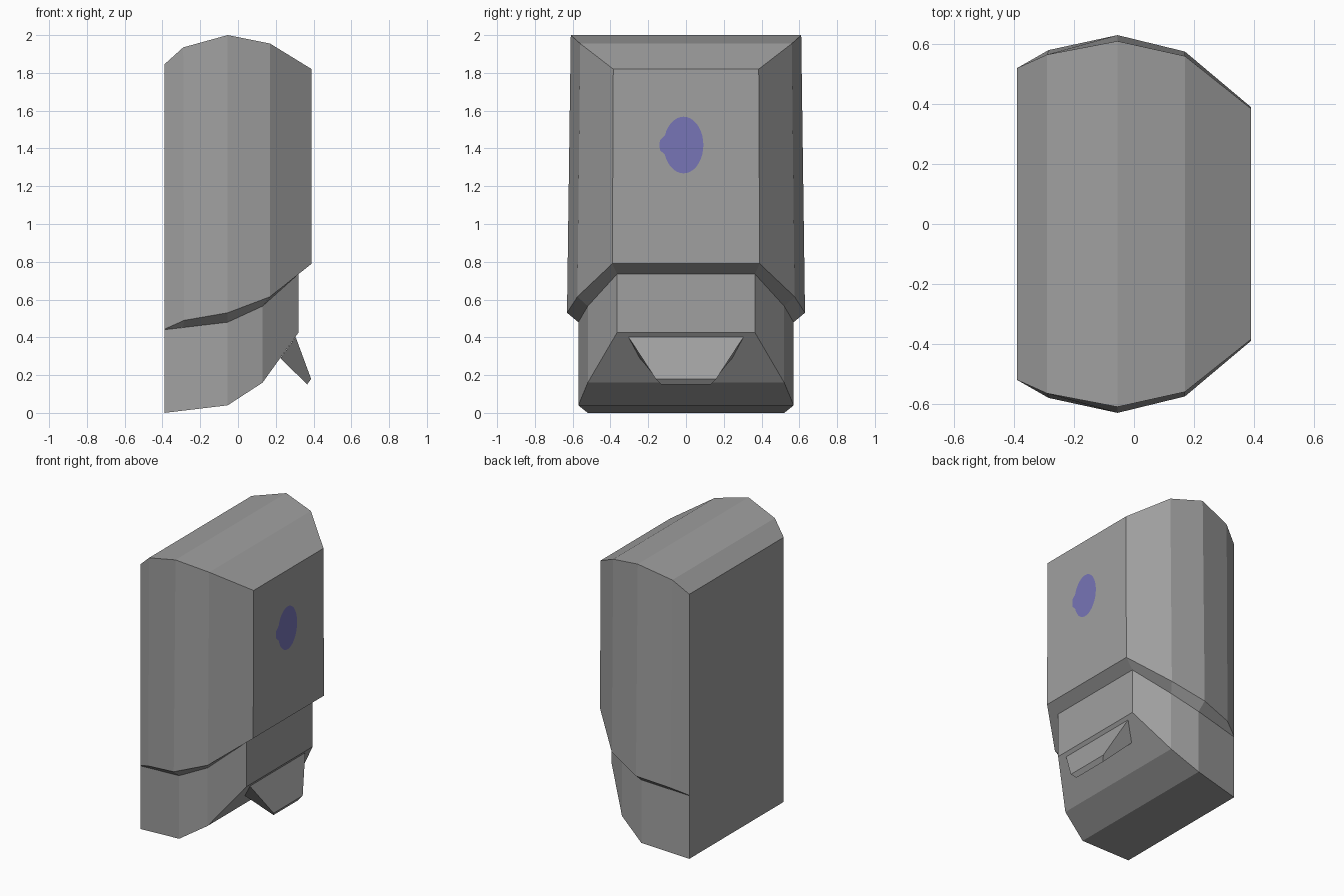
import bpy, bmesh, math

if "Cube" in bpy.data.objects:
    bpy.data.objects.remove(bpy.data.objects["Cube"])


def material(name, rgb):
    m = bpy.data.materials.new(name)
    m.diffuse_color = (*rgb, 1)
    m.use_nodes = True
    m.node_tree.nodes["Principled BSDF"].inputs["Base Color"].default_value = m.diffuse_color
    return m


grey = material("grey plastic", (0.35, 0.35, 0.35))
blue = material("blue badge", (0.185, 0.178, 0.47))


def finish(name, bm, mat):
    me = bpy.data.meshes.new(name)
    bm.to_mesh(me)
    bm.free()
    me.materials.append(mat)
    ob = bpy.data.objects.new(name, me)
    bpy.context.collection.objects.link(ob)
    return ob


def symmetric_shell(name, stations, open_row=None):
    """Loft stations of half sections (x, y, z), mirrored in y.
    open_row picks the hidden strip ('first' or 'last' point) left open."""
    bm = bmesh.new()
    grid = [[(bm.verts.new(p), bm.verts.new((p[0], -p[1], p[2]))) for p in s]
            for s in stations]
    hidden = []
    n = len(stations[0])
    for a, b in zip(grid, grid[1:]):
        for i in range(n - 1):
            for k in (0, 1):
                bm.faces.new((a[i][k], a[i + 1][k], b[i + 1][k], b[i][k]))
        for row, i in (("first", 0), ("last", n - 1)):
            f = bm.faces.new((a[i][0], b[i][0], b[i][1], a[i][1]))
            if row == open_row:
                hidden.append(f)
    for s in (grid[0], grid[-1]):
        for p, q in zip(s, s[1:]):
            bm.faces.new((p[0], p[1], q[1], q[0]))
    bmesh.ops.recalc_face_normals(bm, faces=bm.faces[:])
    bmesh.ops.delete(bm, geom=hidden, context='FACES_ONLY')
    bmesh.ops.dissolve_degenerate(bm, dist=0.002, edges=bm.edges[:])
    return finish(name, bm, grey)


# Faceted cover: each station runs top edge, bottom edge, inner lip
symmetric_shell("cover", [
    [(-.39, .52, 1.845), (-.39, .52, .443), (-.39, .52, .44)],
    [(-.29, .565, 1.935), (-.285, .58, .49), (-.29, .535, .452)],
    [(-.055, .61, 2.0), (-.055, .63, .53), (-.055, .57, .48)],
    [(.17, .56, 1.955), (.17, .575, .615), (.13, .52, .565)],
    [(.39, .385, 1.82), (.39, .39, .79), (.32, .365, .735)],
], "last")

# Lower body: each station runs top edge, bottom edge
symmetric_shell("lower_body", [
    [(-.39, .52, .44), (-.39, .52, 0)],
    [(-.055, .57, .48), (-.055, .57, .04)],
    [(.13, .52, .565), (.13, .52, .16)],
    [(.32, .365, .735), (.32, .365, .425)],
], "first")

# Push lever jutting from the sloped underside
symmetric_shell("push_lever", [
    [(.305, .305, .402), (.225, .245, .29)],
    [(.387, .16, .18), (.366, .13, .15)],
])

# Blue badge on the front panel: an oval with a small bump on one side
bm = bmesh.new()
ring = []
for i in range(36):
    a = 2 * math.pi * i / 36
    y = -.013 + .105 * math.cos(a)
    if abs(i - 18) <= 1:
        y -= .022
    ring.append(bm.verts.new((.392, y, 1.418 + .15 * math.sin(a))))
bm.faces.new(ring)
finish("badge", bm, blue)
